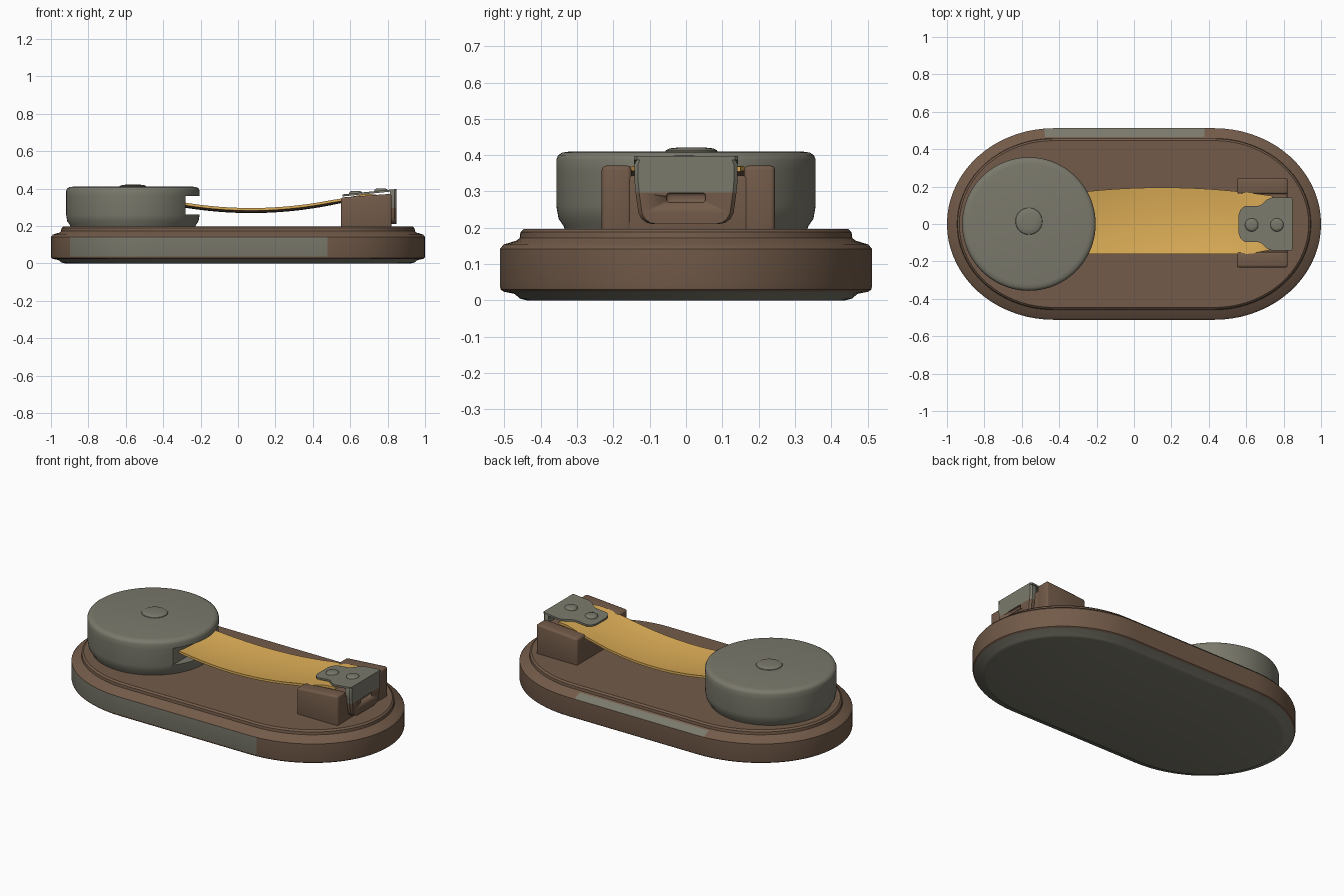
import bpy, bmesh, math
from mathutils import Vector

cube = bpy.data.objects.get("Cube")
if cube:
    bpy.data.objects.remove(cube, do_unlink=True)


def material(name, rgb):
    m = bpy.data.materials.new(name)
    m.use_nodes = True
    m.diffuse_color = (*rgb, 1)
    bsdf = m.node_tree.nodes["Principled BSDF"]
    bsdf.inputs["Base Color"].default_value = (*rgb, 1)
    bsdf.inputs["Roughness"].default_value = 0.7
    return m


BROWN = material("brown", (0.17, 0.104, 0.067))
GREY = material("warm_grey", (0.198, 0.192, 0.15))
YELLOW = material("tape_yellow", (0.72, 0.42, 0.095))


def finish(bm, name, mats, rule=None):
    """Turn a bmesh into a shaded object, colouring faces by a rule."""
    bmesh.ops.remove_doubles(bm, verts=bm.verts, dist=0.0001)
    bmesh.ops.recalc_face_normals(bm, faces=bm.faces)
    mesh = bpy.data.meshes.new(name)
    bm.to_mesh(mesh)
    bm.free()
    obj = bpy.data.objects.new(name, mesh)
    bpy.context.collection.objects.link(obj)
    for m in mats:
        mesh.materials.append(m)
    paint(obj, rule)
    bpy.ops.object.select_all(action="DESELECT")
    obj.select_set(True)
    bpy.context.view_layer.objects.active = obj
    bpy.ops.object.shade_smooth_by_angle(angle=math.radians(35))
    return obj


def paint(obj, rule):
    if rule:
        for p in obj.data.polygons:
            p.material_index = int(rule(p.center, p.normal))


def loft(name, rings, mats, rule=None):
    """Skin a row of closed rings and cap both ends."""
    bm = bmesh.new()
    rows = [[bm.verts.new(p) for p in ring] for ring in rings]
    for a, b in zip(rows, rows[1:]):
        for i in range(len(a)):
            j = (i + 1) % len(a)
            bm.faces.new((a[i], a[j], b[j], b[i]))
    bm.faces.new(rows[0])
    bm.faces.new(rows[-1])
    return finish(bm, name, mats, rule)


def circle(cx, cy, r, z, n=64, limit=9):
    """Ring whose x is held below a limit, giving a flat chord."""
    turn = [math.tau * i / n for i in range(n)]
    return [(min(cx + r * math.cos(t), limit), cy + r * math.sin(t), z) for t in turn]


def box(name, lo, hi, mat, bevel=0.012, slope=0):
    """Rounded box whose top can rise towards +x."""
    bm = bmesh.new()
    bmesh.ops.create_cube(bm, size=1)
    lo, hi = Vector(lo), Vector(hi)
    for v in bm.verts:
        v.co = Vector([l + (h - l) * (c + 0.5) for l, h, c in zip(lo, hi, v.co)])
        if v.co.z > lo.z + 0.001 and v.co.x > lo.x + 0.001:
            v.co.z += slope
    if bevel:
        bmesh.ops.bevel(bm, geom=bm.edges[:], offset=bevel, segments=3,
                        profile=0.5, affect="EDGES")
    return finish(bm, name, [mat])


# Base: long oval with a stepped, rounded rim
HALF = 0.43


def oval(inset, z, n=36):
    a, b = 0.57 - inset, 0.512 - inset
    pts = []
    for side in (1, -1):
        for i in range(n + 1):
            t = math.pi * i / n - math.pi / 2
            pts.append((side * (HALF + a * math.cos(t)), side * b * math.sin(t), z))
        for i in range(1, 16):
            pts.append((side * HALF * (1 - i / 8), side * b, z))
    return pts


def base_colour(c, n):
    underside = c.z < 0.024
    front_strip = c.y < -0.1 and -0.9 < c.x < 0.5 and 0.035 < c.z < 0.145
    back_strip = c.y > 0.44 and -0.47 < c.x < 0.4 and 0.14 < c.z < 0.166
    return underside or front_strip or back_strip


base_profile = [(0.075, 0), (0.055, 0.005), (0.04, 0.018), (0.01, 0.024), (0.002, 0.03),
                (0, 0.038), (0, 0.142), (0.01, 0.154), (0.046, 0.165), (0.054, 0.172),
                (0.056, 0.188), (0.066, 0.197)]
loft("base", [oval(i, z) for i, z in base_profile], [BROWN, GREY], base_colour)

# Drum with a mouth cut into its +x side
DX, R, CHORD = -0.562, 0.357, -0.28
drum_profile = [(0.025, 0.19, 9), (0.02, 0.205, 9), (0.006, 0.225, 9), (0, 0.26, 9),
                (0, 0.26, CHORD), (0, 0.36, CHORD), (0, 0.36, 9), (0, 0.388, 9),
                (0.005, 0.4, 9), (0.016, 0.407, 9), (0.035, 0.41, 9)]
loft("drum", [circle(DX, 0, R - i, z, 96, lim) for i, z, lim in drum_profile], [GREY])


def dome(name, x, y, r, z, h):
    steps = [(1, 0), (0.95, 0.5), (0.8, 0.85), (0.5, 1)]
    loft(name, [circle(x, y, r * k, z + h * f, 32) for k, f in steps], [GREY])


dome("drum_button", DX, 0.015, 0.074, 0.406, 0.015)


# Tape: sagging strip with a shallow trough section
def tape_ring(x, n=8, thick=0.014):
    z = min(0.283 + 0.23 * (x - 0.07) ** 2, 0.368)
    left = 0.195 - 0.13 * (x - 0.15) ** 2
    right = -0.16 + max(0, x - 0.62) * 0.2
    top = []
    for i in range(n + 1):
        f = i / n
        lift = 0.013 * (2 * f - 1) ** 2 * (1 if x < 0.5 else max(0, (0.75 - x) * 4))
        top.append((x, right + (left - right) * f, z + lift))
    return top + [(px, py, pz - thick) for px, py, pz in reversed(top)]


loft("tape", [tape_ring(-0.3 + 1.04 * i / 30) for i in range(31)],
     [YELLOW, BROWN], lambda c, n: n.z < -0.5)

# End block: low core between two raised posts
box("block_core", (0.55, -0.2, 0.18), (0.82, 0.21, 0.325), BROWN, slope=0.02)
for name, y0, y1 in (("right_post", -0.232, -0.15), ("left_post", 0.16, 0.245)):
    box(name, (0.55, y0, 0.18), (0.822, y1, 0.352), BROWN, slope=0.02)

# Hook: riveted top plate that follows the slope of the tape
half_plan = [(0.56, 0.05), (0.568, 0.075), (0.59, 0.095), (0.66, 0.095), (0.685, 0.105),
             (0.71, 0.13), (0.74, 0.143), (0.84, 0.143), (0.848, 0.135)]
plan = half_plan + [(x, -y) for x, y in reversed(half_plan)]


def hook_z(x):
    return 0.358 + (x - 0.56) * 0.1


loft("hook_plate", [[(x, y, hook_z(x) + d) for x, y in plan] for d in (0, 0.011)], [GREY])
for i, x in enumerate((0.63, 0.765)):
    dome(f"rivet_{i + 1}", x, -0.005, 0.036, hook_z(x) + 0.008, 0.014)


# Hook drop: rounded tongue with a recessed slot, brown towards its tip
def tongue_ring(z, w):
    e = 0.01
    return [(0.812, -w, z), (0.848 - e, -w, z), (0.848, e - w, z),
            (0.848, w - e, z), (0.848 - e, w, z), (0.812, w, z)]


tongue = [(0.21, 0.09), (0.214, 0.108), (0.224, 0.122), (0.24, 0.131), (0.297, 0.139),
          (0.33, 0.142), (0.375, 0.142), (0.388, 0.136), (0.392, 0.125)]
drop = loft("hook_drop", [tongue_ring(z, w) for z, w in tongue], [GREY, BROWN])
cutter = box("slot_cutter", (0.832, -0.054, 0.27), (0.9, 0.054, 0.296), BROWN, 0.009)
cut = drop.modifiers.new("slot", "BOOLEAN")
cut.object = cutter
cut.operation = "DIFFERENCE"
bpy.context.view_layer.objects.active = drop
bpy.ops.object.modifier_apply(modifier=cut.name)
bpy.data.objects.remove(cutter, do_unlink=True)
paint(drop, lambda c, n: c.z < 0.2965)
